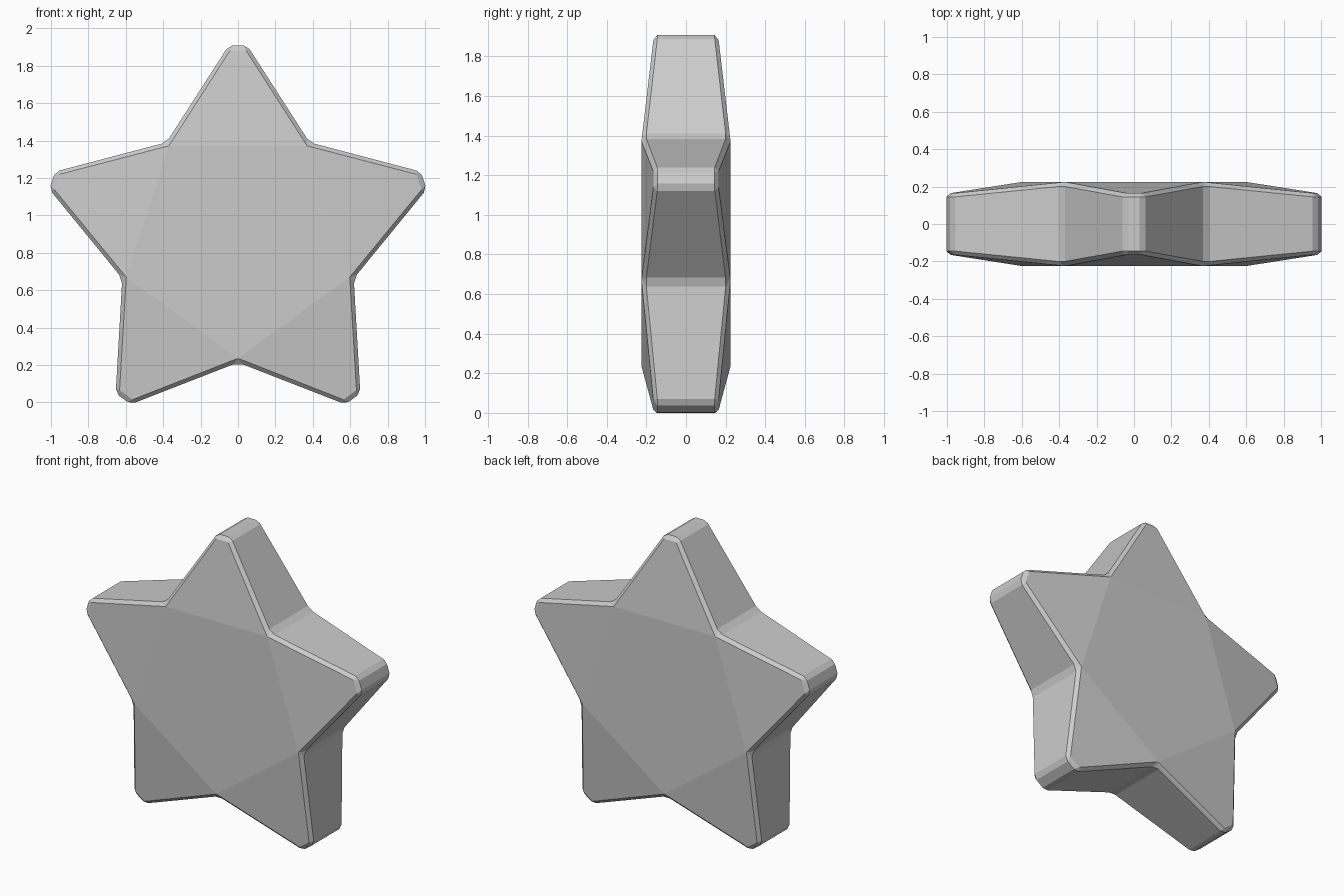
import bpy, bmesh
from math import cos, sin, radians

if "Cube" in bpy.data.objects:
    bpy.data.objects.remove(bpy.data.objects["Cube"])

CZ = 0.864  # star centre height
bm = bmesh.new()


def vert(angle, r, t, y):
    """Vertex at radius r along angle, offset t sideways, depth y."""
    a = radians(angle)
    return bm.verts.new((r * cos(a) - t * sin(a), y, CZ + r * sin(a) + t * cos(a)))


def half(s):
    """Rim and chamfered face of one side (s = -1 front, 1 back)."""
    rim, inset = [], []
    for k in range(5):
        tip = 90 + 72 * k
        rim.append([vert(tip, 1.025, -.062, s * .145), vert(tip, 1.044, -.03, s * .145),
                    vert(tip, 1.044, .03, s * .145), vert(tip, 1.025, .062, s * .145),
                    vert(tip + 36, .66, -.024, s * .20), vert(tip + 36, .66, .024, s * .20)])
        inset.append([vert(tip, 1.018, -.043, s * .165), vert(tip, 1.018, .043, s * .165),
                      vert(tip + 36, .628, 0, s * .225)])
    for k in range(5):
        a, b, c, d, e, f = rim[k]
        p, q, v = inset[k]
        u, g = inset[k - 1][2], rim[k - 1][5]
        # sloping arm face, then the chamfer strip around it
        for face in ((u, p, q, v), (u, g, a, p), (p, a, b), (p, b, c, q),
                     (q, c, d), (q, d, e, v), (v, e, f)):
            bm.faces.new(face)
    # flat pentagon core
    bm.faces.new([i[2] for i in inset])
    return [v for arm in rim for v in arm]


front, back = half(-1), half(1)
# side walls
for i in range(len(front)):
    bm.faces.new((front[i - 1], front[i], back[i], back[i - 1]))
bmesh.ops.recalc_face_normals(bm, faces=bm.faces)

mesh = bpy.data.meshes.new("star")
bm.to_mesh(mesh)
bm.free()
star = bpy.data.objects.new("star", mesh)
bpy.context.collection.objects.link(star)
